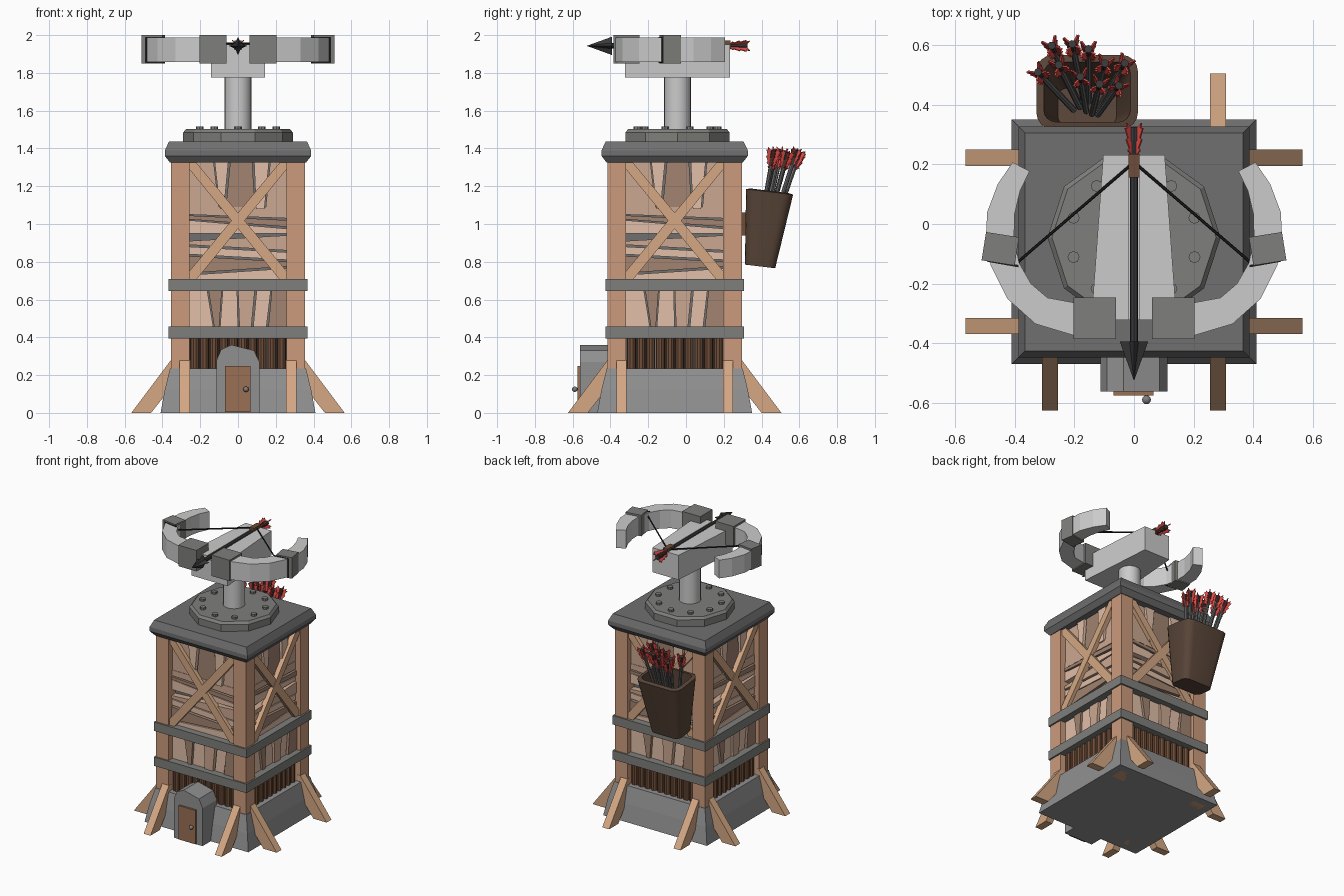
import bpy, bmesh
from math import sin, cos, pi, radians
from mathutils import Vector as V, Matrix as M

if "Cube" in bpy.data.objects:
    bpy.data.objects.remove(bpy.data.objects["Cube"])

COL = dict(post=(.60, .33, .20), brace=(.66, .39, .23), light=(.76, .52, .39), mid=(.60, .39, .28),
           dark=(.36, .23, .165), log=(.16, .075, .04), door=(.33, .16, .09), leather=(.10, .06, .04),
           red=(.75, .07, .06), black=(.012, .012, .012), iron=(.04, .04, .04),
           stone=(.28, .28, .28), slate=(.16, .16, .16), band=(.21, .21, .20))
parts = {}


def loft(name, rings, mat=None, X=M()):
    """Skin equal-length rings, cap both ends, and collect under a part name."""
    vs, fs = parts.setdefault((name, mat), ([], []))
    o, n = len(vs), len(rings[0])
    vs += [X @ V(p) for r in rings for p in r]
    for k in range(len(rings) - 1):
        a = o + k * n
        fs += [(a + i, a + (i + 1) % n, a + n + (i + 1) % n, a + n + i) for i in range(n)]
    fs.append(tuple(range(o, o + n))[::-1])
    e = o + n * (len(rings) - 1)
    fs.append(tuple(range(e, e + n)))


def box(name, lo, hi, mat=None, X=M()):
    loft(name, [[(lo[0], lo[1], z), (hi[0], lo[1], z), (hi[0], hi[1], z), (lo[0], hi[1], z)]
                for z in (lo[2], hi[2])], mat, X)


def prism_z(name, pts, z0, z1, mat=None, X=M()):
    loft(name, [[(x, y, z) for x, y in pts] for z in (z0, z1)], mat, X)


def prism_y(name, pts, y0, y1, mat=None, X=M()):
    loft(name, [[(x, y, z) for x, z in pts] for y in (y0, y1)], mat, X)


def frame(a, b):
    a, b = V(a), V(b)
    return M.Translation(a) @ (b - a).to_track_quat('Z', 'Y').to_matrix().to_4x4(), (b - a).length


def ring(r, z, n, ph=0):
    return [(r * cos(ph + 2 * pi * i / n), r * sin(ph + 2 * pi * i / n), z) for i in range(n)]


def bar(name, a, b, r, n=8, mat=None, X=M()):
    F, L = frame(a, b)
    loft(name, [ring(r, 0, n), ring(r, L, n)], mat, X @ F)


def square(h, z):
    return [(-h, -h, z), (h, -h, z), (h, h, z), (-h, h, z)]


# tower core, stone footing, bands and cap
T = M.Translation((0, -.06, 0))
loft("tower_core", [square(.28, .02), square(.28, 1.34)], "slate", T)
loft("stone_footing", [square(.41, 0), square(.388, .12), square(.36, .235)], "stone", T)
for z in (.395, .645):
    loft("tower_band", [square(.367, z), square(.367, z + .063)], "band", T)
loft("tower_cap", [square(.36, 1.325), square(.387, 1.36), square(.387, 1.39), square(.365, 1.437)], "slate", T)

# four identical sides
tops = [(-.26, -.13, -.125, -.05, -.04, .075, .085, .165, .172, .26),
        (-.26, -.165, -.158, -.085, -.08, -.005, .0, .09, .1, .175, .18, .26)]
bots = [(-.26, -.1, -.095, -.075, -.065, .09, .096, .14, .146, .26),
        (-.26, -.13, -.125, -.1, -.095, .0, .008, .07, .08, .15, .16, .26)]
levels = [(.70, .70, .73, .765), (.74, .775, .83, .80), (.84, .81, .88, .85), (.89, .86, .91, .94),
          (.95, .95, 1.02, .975), (1.025, .985, 1.045, 1.02), (1.05, 1.03, 1.09, 1.09)]
tone = ("mid", "light", "dark", "light", "mid", "light", "dark")
for k in range(4):
    S = T @ M.Rotation(k * pi / 2, 4, 'Z')
    box("corner_post", (.257, -.356, 0), (.356, -.257, 1.34), "post", S)
    for row, (z0, z1) in enumerate(((1.08, 1.34), (.45, .66))):
        t, b = tops[row], bots[row]
        for i in range(0, len(t), 2):
            c = tone[(i // 2 + row) % 7]
            prism_y("upright_planks", [(b[i], z0), (b[i+1], z0), (t[i+1], z1), (t[i], z1)],
                    -.315 - .006 * (i % 4), -.27, c, S)
    for i, (l0, r0, l1, r1) in enumerate(levels):
        prism_y("level_planks", [(-.26, l0), (.26, r0), (.26, r1), (-.26, l1)],
                -.318 - .006 * (i % 2), -.27, tone[(i + 1) % 7], S)
    for s in (-1, 1):
        prism_y("cross_brace", [(-s * .262, .70), (-s * .225, .70), (s * .262, 1.295), (s * .262, 1.33),
                                (s * .225, 1.33), (-s * .262, .745)], -.346 - .002 * s, -.31, "brace", S)
        side = [(.565, 0), (.46, 0), (.335, .16), (.335, .28), (.355, .28)]
        loft("foot_strut", [[(s * .282 + w, -d, z) for d, z in side] for w in (-.027, .027)], "brace", S)
    for i in range(10):
        u = -.229 + i * .051
        bar("log_wall", (u, -.305, .2), (u, -.305, .41), .024, 10, "log", S)

# doorway
arch = [(-.113, 0), (.113, 0), (.113, .27), (.085, .33), (-.035, .36), (-.09, .335), (-.113, .28)]
prism_y("door_surround", arch, -.562, -.40, "stone")
box("door", (-.068, -.575, .005), (.066, -.55, .247), "door")
bar("door_knob_stem", (.042, -.57, .125), (.042, -.59, .125), .006, 8, "band")
F, _ = frame((.042, -.604, .125), (.042, -.58, .125))
loft("door_knob", [ring(max(.001, .015 * sin(a * pi / 6)), .015 - .015 * cos(a * pi / 6), 10)
                   for a in range(7)], "band", F)

# turntable, bolts and column
P = M.Translation((0, -.045, 0))
loft("turntable", [ring(.29, 1.43, 10), ring(.29, 1.485, 10), ring(.275, 1.502, 10)], "band", P)
for i in range(10):
    a = radians(18 + 36 * i)
    x, y = .213 * cos(a), .213 * sin(a)
    bar("turntable_bolt", (x, y, 1.49), (x, y, 1.517), .02, 8, "band", P)
loft("column", [ring(.071, 1.49, 20), ring(.071, 1.80, 20)], None, P)

# crossbow stock with an arrow groove
for s in (-1, 1):
    prism_z("bow_stock", [(s * .018, .232), (s * .103, .232), (s * .143, -.322), (s * .018, -.322)], 1.775, 1.95)
prism_z("bow_stock", [(-.02, .232), (.02, .232), (.02, -.322), (-.02, -.322)], 1.775, 1.925)

# limbs, clamps, sleeves and string
outer = [(.15, -.375), (.203, -.373), (.33, -.335), (.425, -.25), (.48, -.14), (.496, -.04),
         (.492, .04), (.457, .133), (.407, .207)]
inner = [(.15, -.263), (.203, -.263), (.29, -.247), (.345, -.2), (.385, -.13), (.402, -.045),
         (.40, .033), (.382, .11), (.35, .177)]
for s in (-1, 1):
    loft("bow_limb", [[(s * o[0], o[1], 1.857), (s * o[0], o[1], 1.987), (s * i[0], i[1], 1.987),
                       (s * i[0], i[1], 1.857)] for o, i in zip(outer, inner)])
    x0, x1 = sorted((s * .06, s * .203))
    box("limb_clamp", (x0, -.385, 1.85), (x1, -.247, 2.0), "band")
    R = M.Translation((s * .448, -.083, 0)) @ M.Rotation(s * radians(9), 4, 'Z')
    box("limb_sleeve", (-.056, -.048, 1.85), (.056, .048, 2.0), "band", R)
    W = M.Translation((s * .439, -.132, 0)) @ M.Rotation(s * radians(10), 4, 'Z')
    box("string_wrap", (-.053, -.004, 1.853), (.053, .004, 1.991), "black", W)
    bar("bow_string", (s * .39, -.128, 1.96), (s * .0, .207, 1.955), .005, 6, "black")


# arrows: shaft, notched vanes, optional head
def arrow(name, a, b, r, size, head=False):
    F, L = frame(a, b)
    loft(name + "_shaft", [ring(r, 0, 8), ring(r, L - .015, 8)], "iron" if head else "slate", F)
    vane = [(0, -.105), (.028, -.08), (.022, -.072), (.036, -.045), (.028, -.04), (.041, -.008),
            (.03, -.008), (.034, .008), (0, -.018)]
    for q in range(4):
        Q = F @ M.Translation((0, 0, L)) @ M.Rotation(q * pi / 2 + pi / 4, 4, 'Z')
        prism_y(name + "_vanes", [(x * size, z * size) for x, z in vane], -.003, .003, "red", Q)
    bar(name + "_nock", (0, 0, L - .05 * size), (0, 0, L - .005), r * 1.25, 8, "iron", F)
    if head:
        star = [(x * (1 if i % 2 == 0 else .45), y * (1 if i % 2 == 0 else .45), 0)
                for i, (x, y, _) in enumerate(ring(.048, 0, 8))]
        loft(name + "_head", [star, [(x * .02, y * .02, -.13) for x, y, _ in star]], "iron", F)


arrow("loaded_arrow", (0, -.393, 1.943), (0, .33, 1.943), .014, 1.05, True)
box("string_catch", (-.018, .155, 1.925), (.018, .235, 1.972), "log")


# quiver hung on the back
def rounded(w, y0, y1, r, z0, tilt):
    out, cy, h = [], (y0 + y1) / 2, (y1 - y0) / 2
    for q, (sx, sy) in enumerate(((1, 1), (-1, 1), (-1, -1), (1, -1))):
        for j in range(5):
            a = q * pi / 2 + j * pi / 8
            x, y = sx * (w - r) + r * cos(a), cy + sy * (h - r) + r * sin(a)
            out.append((x - .157, y, z0 - tilt * (y - y0)))
    return out


loft("quiver", [rounded(.115, .312, .472, .04, .785, .12), rounded(.17, .318, .567, .055, 1.185, .12),
                rounded(.145, .342, .543, .04, 1.188, .12), rounded(.098, .33, .455, .03, .82, .12)], "leather")
box("quiver_mount", (-.22, .25, .94), (-.09, .325, 1.06), "log")
spots = [(-.277, .60), (-.207, .605), (-.153, .588), (-.097, .54), (-.03, .54), (-.323, .51),
         (-.253, .535), (-.18, .495), (-.05, .465), (-.115, .47)]
for i, (x, y) in enumerate(spots):
    arrow("quiver_arrow", (-.157 + (x + .17) * .3, .39 + (y - .53) * .35, .84),
          (x, y, 1.385 + .012 * (i % 3 - 1)), .011, .95)

# turn the collected parts into objects
mats = {}
for c, rgb in COL.items():
    mats[c] = bpy.data.materials.new(c)
    mats[c].diffuse_color = (*rgb, 1)
for (name, mat), (vs, fs) in parts.items():
    me = bpy.data.meshes.new(name)
    me.from_pydata(vs, [], fs)
    bm = bmesh.new()
    bm.from_mesh(me)
    bmesh.ops.recalc_face_normals(bm, faces=bm.faces)
    bm.to_mesh(me)
    bm.free()
    if mat:
        me.materials.append(mats[mat])
    if name in ("column", "quiver", "door_knob"):
        me.shade_smooth()
        me.set_sharp_from_angle(angle=radians(35))
    bpy.context.collection.objects.link(bpy.data.objects.new(name, me))

for m in bpy.data.materials:
    if m.users and not m.is_grease_pencil:
        m.use_nodes = True
        m.node_tree.nodes["Principled BSDF"].inputs["Base Color"].default_value = m.diffuse_color
